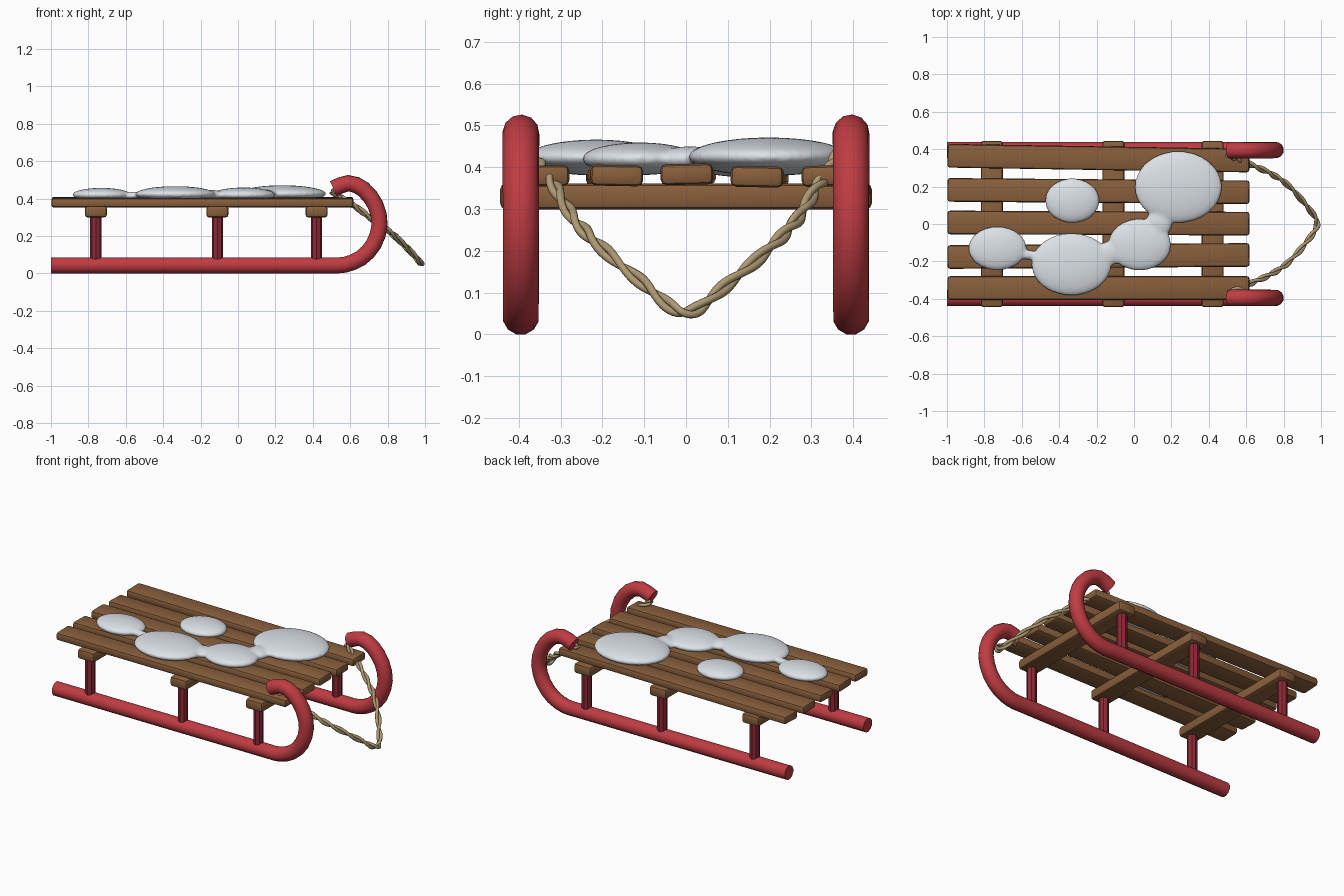
import bpy, bmesh, math
from mathutils import Vector, Matrix

cube = bpy.data.objects.get("Cube")
if cube:
    bpy.data.objects.remove(cube, do_unlink=True)


def material(name, rgb, rough=0.7):
    m = bpy.data.materials.new(name)
    m.use_nodes = True
    m.diffuse_color = (*rgb, 1)
    bsdf = m.node_tree.nodes["Principled BSDF"]
    bsdf.inputs["Base Color"].default_value = (*rgb, 1)
    bsdf.inputs["Roughness"].default_value = rough
    return m


RED = material("runner red", (0.52, 0.045, 0.055))
DARK_RED = material("post dark red", (0.27, 0.022, 0.035))
WOOD = material("wood brown", (0.25, 0.115, 0.045))
SNOW = material("snow white", (0.72, 0.76, 0.8))
ROPE = material("rope tan", (0.42, 0.32, 0.17))


def finish(name, bm, mat, smooth=None):
    bmesh.ops.recalc_face_normals(bm, faces=bm.faces)
    me = bpy.data.meshes.new(name)
    bm.to_mesh(me)
    bm.free()
    me.materials.append(mat)
    ob = bpy.data.objects.new(name, me)
    bpy.context.collection.objects.link(ob)
    if smooth:
        bpy.ops.object.select_all(action='DESELECT')
        ob.select_set(True)
        bpy.context.view_layer.objects.active = ob
        bpy.ops.object.shade_smooth_by_angle(angle=math.radians(smooth))
    return ob


def smooth_path(points, steps):
    """Catmull-Rom curve through the points."""
    p = [Vector(q) for q in points]
    p = [2 * p[0] - p[1]] + p + [2 * p[-1] - p[-2]]
    out = []
    for a, b, c, d in zip(p, p[1:], p[2:], p[3:]):
        for i in range(steps):
            t = i / steps
            out.append(0.5 * (2 * b + (c - a) * t + (2 * a - 5 * b + 4 * c - d) * t * t
                              + (3 * b - a - 3 * c + d) * t ** 3))
    return out + [p[-2]]


def frames(path):
    """Position and two carried side vectors for every path point."""
    side = None
    for i, p in enumerate(path):
        d = (path[min(i + 1, len(path) - 1)] - path[max(i - 1, 0)]).normalized()
        if side is None:
            side = d.orthogonal()
        side = (side - d * side.dot(d)).normalized()
        yield p, side, d.cross(side)


def tube(name, path, radius, sides, mat, smooth=40):
    bm = bmesh.new()
    rings = []
    for p, u, v in frames(path):
        angles = [math.tau * k / sides for k in range(sides)]
        rings.append([bm.verts.new(p + radius * (u * math.cos(a) + v * math.sin(a)))
                      for a in angles])
    for r, s in zip(rings, rings[1:]):
        for k in range(sides):
            n = (k + 1) % sides
            bm.faces.new((r[k], r[n], s[n], s[k]))
    bm.faces.new(rings[0])
    bm.faces.new(rings[-1])
    return finish(name, bm, mat, smooth)


def board(name, center, size, bevel, yaw=0, roll=0):
    bm = bmesh.new()
    bmesh.ops.create_cube(bm, size=1, matrix=Matrix.Diagonal((*size, 1)))
    bmesh.ops.bevel(bm, geom=bm.edges[:], offset=bevel, segments=2, profile=0.5,
                    affect='EDGES')
    bm.transform(Matrix.Translation(center) @ Matrix.Rotation(yaw, 4, 'Z')
                 @ Matrix.Rotation(roll, 4, 'X'))
    return finish(name, bm, WOOD, 35)


# Curled runners and their posts
post_x = {"rear": -0.76, "middle": -0.11, "front": 0.42}
curl = [(0.5, 0.043), (0.57, 0.046), (0.655, 0.08), (0.725, 0.155), (0.757, 0.26),
        (0.735, 0.365), (0.67, 0.45), (0.59, 0.482), (0.51, 0.453)]
for label, s in (("left", 1), ("right", -1)):
    bend = smooth_path([(x, s * 0.395, z) for x, z in curl], 2)
    tube(label + "_runner", [Vector((-1, s * 0.395, 0.043))] + bend, 0.044, 12, RED)
    for spot, x in post_x.items():
        foot, top = Vector((x, s * 0.395, 0.06)), Vector((x, s * 0.395, 0.32))
        tube(f"{label}_{spot}_post", [foot, top], 0.03, 8, DARK_RED, None)

# Cross beams under the seat
for spot, x in post_x.items():
    board(spot + "_cross_beam", (x, 0, 0.33), (0.118, 0.89, 0.062), 0.015)

# Seat slats: y centre, z centre, yaw, roll
slats = [(0.352, 0.379, -0.016, 0.03), (0.176, 0.377, -0.008, -0.02),
         (0.005, 0.383, -0.004, 0.02), (-0.171, 0.38, 0.007, -0.02),
         (-0.342, 0.379, 0.0, 0.02)]
for i, (y, z, yaw, roll) in enumerate(slats):
    board(f"seat_slat_{i + 1}", (-0.19, y, z), (1.615, 0.126, 0.05), 0.014, yaw, roll)

# Snow patches with thin necks, fused into one soft skin: x, y, z, radii
patches = [(-0.73, -0.13, 0.42, 0.157, 0.118, 0.037),
           (-0.335, -0.215, 0.423, 0.215, 0.168, 0.043),
           (0.03, -0.11, 0.42, 0.17, 0.14, 0.039),
           (0.237, 0.198, 0.425, 0.235, 0.193, 0.046),
           (-0.33, 0.125, 0.415, 0.147, 0.12, 0.038),
           (-0.565, -0.165, 0.415, 0.06, 0.025, 0.022),
           (-0.14, -0.16, 0.418, 0.07, 0.065, 0.028),
           (0.135, 0.01, 0.42, 0.07, 0.08, 0.03)]
bm = bmesh.new()
for x, y, z, rx, ry, rz in patches:
    bmesh.ops.create_uvsphere(bm, u_segments=32, v_segments=16, radius=1,
                              matrix=Matrix.Translation((x, y, z))
                              @ Matrix.Diagonal((rx, ry, rz, 1)))
snow = finish("snow_patches", bm, SNOW, 180)
fuse = snow.modifiers.new("fuse", 'REMESH')
fuse.mode = 'VOXEL'
fuse.voxel_size = 0.009
fuse.use_smooth_shade = True
soften = snow.modifiers.new("soften", 'SMOOTH')
soften.factor = 0.5
soften.iterations = 6

# Pull rope: two strands twisted around a path from curl to curl
half = [(0.5, 0.37, 0.44), (0.565, 0.345, 0.395), (0.63, 0.315, 0.355),
        (0.73, 0.27, 0.28), (0.82, 0.21, 0.215), (0.92, 0.1, 0.12)]
line = half + [(0.979, 0, 0.052)] + [(x, -y, z) for x, y, z in reversed(half)]
core = smooth_path(line, 14)
for strand in range(2):
    path = []
    for i, (p, u, v) in enumerate(frames(core)):
        a = i * 0.33 + strand * math.pi
        path.append(p + 0.009 * (u * math.cos(a) + v * math.sin(a)))
    tube(f"rope_strand_{strand + 1}", path, 0.0095, 8, ROPE, 60)
